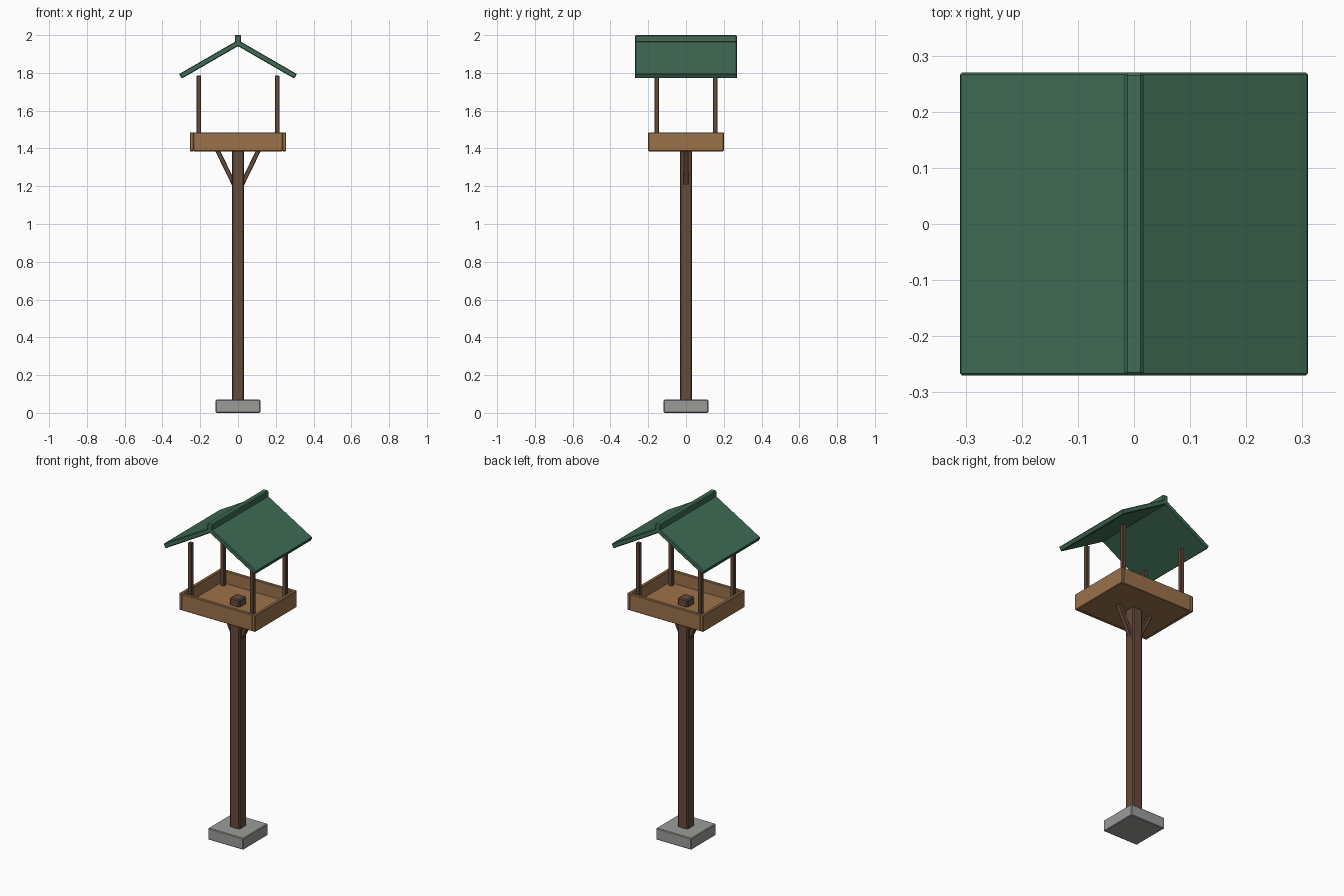
import bpy, bmesh
from math import radians, sin, cos
from mathutils import Matrix, Vector

cube = bpy.data.objects.get("Cube")
if cube:
    bpy.data.objects.remove(cube, do_unlink=True)


def material(name, rgb):
    m = bpy.data.materials.new(name)
    m.use_nodes = True
    m.diffuse_color = (*rgb, 1)
    m.node_tree.nodes["Principled BSDF"].inputs["Base Color"].default_value = (*rgb, 1)
    return m


GREEN = material("roof green", (0.05, 0.15, 0.09))
DARK = material("dark wood", (0.13, 0.07, 0.045))
WARM = material("warm wood", (0.33, 0.17, 0.07))
STONE = material("concrete grey", (0.33, 0.33, 0.32))


def box(name, size, center, mat, bevel=0.004, tilt=0.0):
    """Bevelled box, tilted about the y axis around its centre."""
    bm = bmesh.new()
    bmesh.ops.create_cube(bm, size=1, matrix=Matrix.Diagonal((*size, 1)))
    bmesh.ops.bevel(bm, geom=bm.edges[:], offset=bevel, segments=1,
                    affect='EDGES', profile=0.5)
    mesh = bpy.data.meshes.new(name)
    bm.to_mesh(mesh)
    bm.free()
    mesh.materials.append(mat)
    ob = bpy.data.objects.new(name, mesh)
    bpy.context.collection.objects.link(ob)
    ob.location = center
    ob.rotation_euler = (0, tilt, 0)
    return ob


SIDES = (("left", 1), ("right", -1))
ENDS = (("front", -1), ("back", 1))

# Footing and main post, whose top pokes through the tray floor
box("footing", (0.236, 0.236, 0.07), (0, 0, 0.035), STONE)
box("main_post", (0.066, 0.066, 1.405), (0, 0, 0.7525), DARK, 0.006)

# Tray: floor, long walls, short walls
box("tray_floor", (0.5, 0.39, 0.025), (0, 0, 1.3985), WARM, 0.003)
for end, s in ENDS:
    box(end + "_tray_wall", (0.474, 0.02, 0.1), (0, s * 0.19, 1.435), WARM, 0.003)
for side, s in SIDES:
    box(side + "_tray_wall", (0.02, 0.4, 0.1), (s * 0.245, 0, 1.435), WARM, 0.003)

# Corner posts and diagonal braces
for side, sx in SIDES:
    for end, sy in ENDS:
        box(f"{end}_{side}_corner_post", (0.024, 0.024, 0.382),
            (sx * 0.207, sy * 0.155, 1.596), DARK, 0.003)
    box(side + "_brace", (0.024, 0.028, 0.21), (sx * 0.063, 0, 1.296),
        DARK, 0.003, tilt=sx * radians(26))

# Sloped roof panels meeting under the ridge cap
PITCH, THICK, LENGTH, APEX = radians(30), 0.028, 0.36, 1.974
for side, s in SIDES:
    down = Vector((s * cos(PITCH), 0, -sin(PITCH)))
    normal = Vector((s * sin(PITCH), 0, cos(PITCH)))
    center = Vector((0, 0, APEX)) + down * LENGTH / 2 - normal * THICK / 2
    box(side + "_roof_panel", (LENGTH, 0.54, THICK), center, GREEN, 0.004,
        tilt=s * PITCH)
box("ridge_cap", (0.034, 0.54, 0.04), (0, 0, 1.98), GREEN, 0.005)
